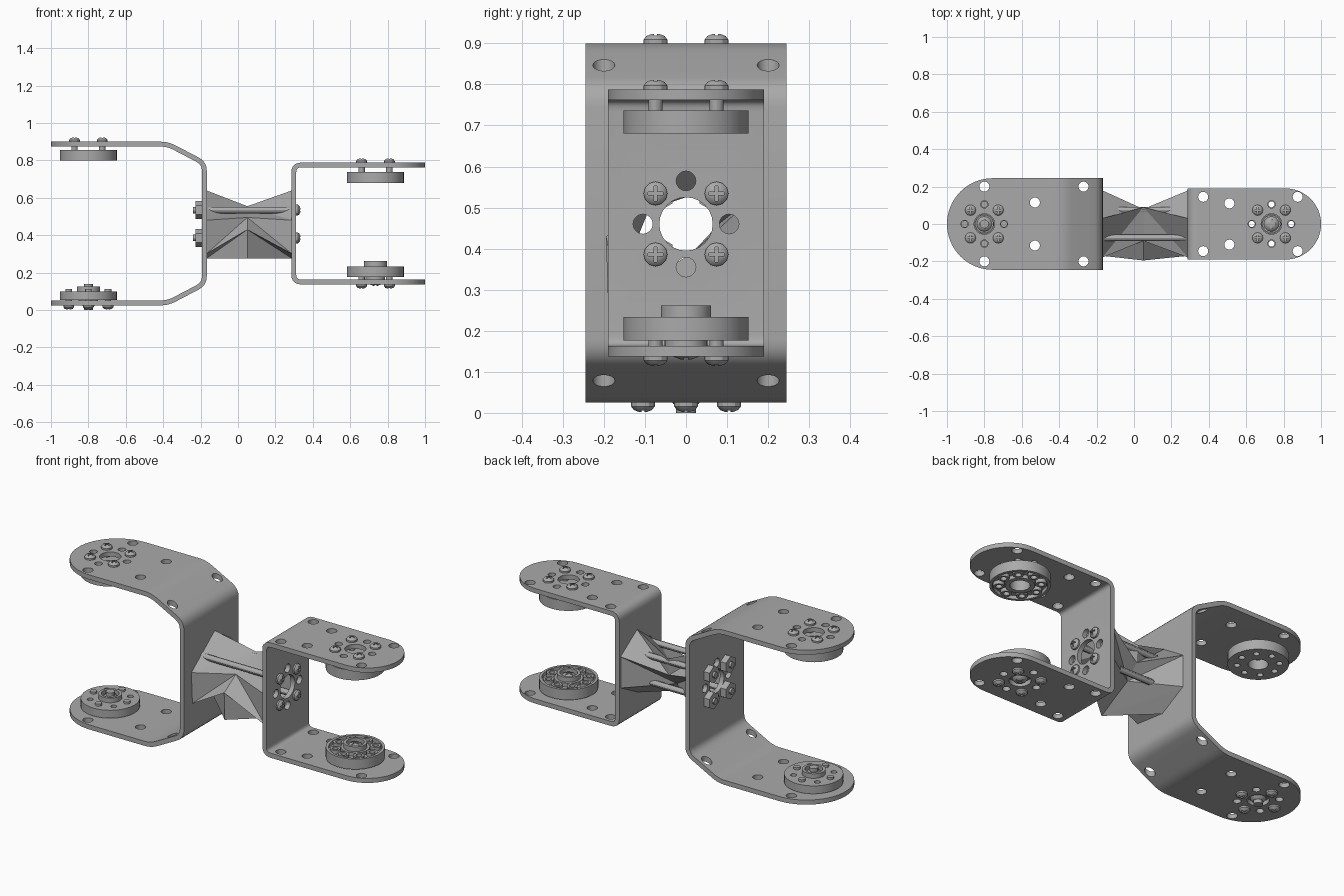
import bpy, bmesh, math
from math import pi, cos, sin
from mathutils import Matrix, Vector

if "Cube" in bpy.data.objects:
    bpy.data.objects.remove(bpy.data.objects["Cube"])

metal = bpy.data.materials.new("grey metal")
metal.use_nodes = True
metal.diffuse_color = (0.4, 0.4, 0.4, 1)
metal.node_tree.nodes["Principled BSDF"].inputs["Base Color"].default_value = (0.4, 0.4, 0.4, 1)
smooth = []


def finish(bm, name, rounded=True):
    bmesh.ops.recalc_face_normals(bm, faces=bm.faces)
    mesh = bpy.data.meshes.new(name)
    bm.to_mesh(mesh)
    bm.free()
    mesh.materials.append(metal)
    obj = bpy.data.objects.new(name, mesh)
    bpy.context.collection.objects.link(obj)
    if rounded:
        smooth.append(obj)
    return obj


def bake(obj):
    dg = bpy.context.evaluated_depsgraph_get()
    mesh = bpy.data.meshes.new_from_object(obj.evaluated_get(dg))
    obj.modifiers.clear()
    obj.data = mesh


def boolean(obj, bm, op="DIFFERENCE"):
    cutter = finish(bm, "cutter", False)
    cutter.hide_render = True
    mod = obj.modifiers.new("cut", "BOOLEAN")
    mod.object, mod.operation, mod.solver = cutter, op, "EXACT"
    bake(obj)
    bpy.data.objects.remove(cutter)


def lathe(bm, profile, seg=32, x=0, y=0, closed=False):
    rings = [[bm.verts.new((x + r * cos(2 * pi * i / seg), y + r * sin(2 * pi * i / seg), z))
              for i in range(seg)] for r, z in profile]
    pairs = list(zip(rings, rings[1:]))
    if closed:
        pairs.append((rings[-1], rings[0]))
    else:
        bm.faces.new(rings[0])
        bm.faces.new(rings[-1])
    for a, b in pairs:
        for i in range(seg):
            j = (i + 1) % seg
            bm.faces.new((a[i], a[j], b[j], b[i]))


def rod(bm, r, z0, z1, x=0, y=0, seg=16):
    lathe(bm, [(r, z0), (r, z1)], seg, x, y)


def tube(bm, ri, ro, z0, z1, x=0, y=0, seg=32):
    lathe(bm, [(ri, z0), (ro, z0), (ro, z1), (ri, z1)], seg, x, y, True)


def circle(count, radius, start=0):
    return [(radius * cos(start + 2 * pi * i / count), radius * sin(start + 2 * pi * i / count))
            for i in range(count)]


def round_path(pts, d=0.04, n=5):
    pts = [Vector(p) for p in pts]
    out = [pts[0]]
    for a, b, c in zip(pts, pts[1:], pts[2:]):
        p, q = b + (a - b).normalized() * d, b + (c - b).normalized() * d
        for i in range(n + 1):
            t = i / n
            out.append(p * (1 - t) ** 2 + b * 2 * t * (1 - t) + q * t * t)
    return out + [pts[-1]]


MID = 0.46   # height of the joining axis
DIAG = pi / 4


# Bent sheet bracket with rounded ends and drilled holes
def bracket(name, path, half, side, plate_x, horn_x, holes):
    bm = bmesh.new()
    pts = round_path(path)
    rows = [[bm.verts.new((p.x, y, p.y)) for p in pts] for y in (-half - 0.02, half + 0.02)]
    for i in range(len(pts) - 1):
        bm.faces.new((rows[0][i], rows[0][i + 1], rows[1][i + 1], rows[1][i]))
    obj = finish(bm, name)
    mod = obj.modifiers.new("sheet", "SOLIDIFY")
    mod.thickness, mod.offset, mod.use_even_offset = 0.026, 0, True
    bake(obj)

    bm = bmesh.new()
    outline = [(-0.1 * side, -half)]
    for i in range(33):
        a = -pi / 2 + pi * i / 32
        outline.append((side * (1 - half + half * cos(a)), half * sin(a)))
    outline.append((-0.1 * side, half))
    face = bm.faces.new([bm.verts.new((x, y, -0.5)) for x, y in outline])
    top = bmesh.ops.extrude_face_region(bm, geom=[face])["geom"]
    bmesh.ops.translate(bm, vec=(0, 0, 2), verts=[v for v in top if isinstance(v, bmesh.types.BMVert)])
    boolean(obj, bm, "INTERSECT")

    bm = bmesh.new()
    turn = Matrix.Translation((plate_x, 0, MID)) @ Matrix.Rotation(pi / 2, 4, "Y")
    rod(bm, 0.065, -0.05, 0.05, seg=24)
    for x, y in circle(8, 0.105):
        rod(bm, 0.024, -0.05, 0.05, x, y)
    bmesh.ops.transform(bm, matrix=turn, verts=bm.verts)
    rod(bm, 0.055, -0.2, 1.2, horn_x, 0, 24)
    for x, y in circle(8, 0.105):
        rod(bm, 0.02, -0.2, 1.2, horn_x + x, y)
    for x, y in holes:
        for s in (-1, 1):
            rod(bm, 0.027, -0.2, 1.2, x, s * y)
    boolean(obj, bm)


bracket("large_bracket", [(-1.1, 0.887), (-0.375, 0.887), (-0.18, 0.785), (-0.18, 0.14),
                          (-0.375, 0.038), (-1.1, 0.038)],
        0.245, -1, -0.18, -0.8, [(-0.8, 0.2), (-0.53, 0.115), (-0.27, 0.2)])
bracket("small_bracket", [(1.1, 0.775), (0.298, 0.775), (0.298, 0.15), (1.1, 0.15)],
        0.19, 1, 0.298, 0.735, [(0.37, 0.145), (0.51, 0.11), (0.875, 0.145)])


# Domed cross-drive screw, head above local zero
def make_screw(name, length, shaft=0.017):
    bm = bmesh.new()
    lathe(bm, [(shaft, -length), (shaft, 0), (0.029, 0), (0.029, 0.009), (0.022, 0.018), (0.01, 0.023)], 12)
    obj = finish(bm, name)
    for size in ((0.036, 0.007, 0.024), (0.007, 0.036, 0.024)):
        bm = bmesh.new()
        bmesh.ops.create_cube(bm, size=1, matrix=Matrix.Translation((0, 0, 0.024)) @ Matrix.Diagonal((*size, 1)))
        boolean(obj, bm)
    return obj


def place(source, loc, rot=(0, 0, 0), scale=1):
    obj = source.copy()
    obj.location, obj.rotation_euler, obj.scale = loc, rot, (scale,) * 3
    bpy.context.collection.objects.link(obj)
    return obj


screw = make_screw("horn_screw", 0.065)
bolt = make_screw("long_bolt", 0.551)
UP, DOWN, RIGHT = (0, 0, 0), (pi, 0, 0), (0, pi / 2, 0)


# Round horn discs, with a recessed wheel face or a plain face
def horn(name, x, z, h, wheel, rot):
    bm = bmesh.new()
    if wheel:
        f = h - 0.02
        profile = [(0.05, 0), (0.152, 0), (0.152, h), (0.137, h), (0.137, f), (0.075, f), (0.075, h), (0.05, h)]
    else:
        profile = [(0.05, 0), (0.152, 0), (0.152, h), (0.05, h)]
    lathe(bm, profile, 40, closed=True)
    obj = finish(bm, name)
    bm = bmesh.new()
    for px, py in circle(8, 0.105):
        rod(bm, 0.016, -0.1, 0.1, px, py)
    boolean(obj, bm)
    obj.location, obj.rotation_euler = (x, 0, z), rot
    if wheel:
        bm = bmesh.new()
        for px, py in circle(8, 0.105):
            tube(bm, 0.016, 0.028, h - 0.022, h, px, py, 16)
        boss = finish(bm, name + "_bosses")
        boss.location, boss.rotation_euler = obj.location, rot


horn("large_top_horn", -0.8, 0.855, 0.055, False, DOWN)
horn("large_bottom_horn", -0.8, 0.055, 0.045, False, UP)
horn("small_top_horn", 0.735, 0.737, 0.057, True, DOWN)
horn("small_bottom_horn", 0.735, 0.176, 0.058, True, UP)

# Horn screws: top flanges, then bottom flanges
for hx, top, bottom, start in ((-0.8, 0.9, 0.025, 0), (0.735, 0.788, 0.137, DIAG)):
    for x, y in circle(4, 0.105, DIAG):
        place(screw, (hx + x, y, top), UP)
    for x, y in circle(4, 0.105, start):
        place(screw, (hx + x, y, bottom), DOWN)

# Pegs on the plain lower horn
bm = bmesh.new()
for x, y in circle(4, 0.105):
    rod(bm, 0.018, 0.08, 0.112, x - 0.8, y, 12)
finish(bm, "horn_pegs")

# Hubs on the lower horns with a centre screw on both sides
for hx, low, high in ((-0.8, 0.045, 0.126), (0.735, 0.16, 0.261)):
    bm = bmesh.new()
    tube(bm, 0.046, 0.061, high - 0.03, high, hx)
    rod(bm, 0.052, low, high - 0.03, hx, seg=32)
    finish(bm, "hub")
    place(screw, (hx, 0, high - 0.035), UP, 1.4)
    place(screw, (hx, 0, low + 0.002), DOWN, 1.4)
bpy.data.objects.remove(screw)

# Long bolts and hex nuts joining the brackets
bm = bmesh.new()
for y, z in circle(4, 0.105, DIAG):
    place(bolt, (0.311, y, MID + z), RIGHT)
    rod(bm, 0.048, -0.228, -0.193, -z, y, 6)
bmesh.ops.transform(bm, matrix=Matrix.Translation((0, 0, MID)) @ Matrix.Rotation(pi / 2, 4, "Y"), verts=bm.verts)
finish(bm, "nuts")
bpy.data.objects.remove(bolt)

# Faceted spacer, pinched in the middle, open at both ends
end = [(0.03, 0.64), (0.18, 0.54), (0.18, 0.36), (0.02, 0.275), (-0.17, 0.3), (-0.18, 0.48)]
waist = [(0.09, 0.555), (0.08, 0.46), (0.01, 0.385), (-0.19, 0.275), (-0.195, 0.43), (-0.09, 0.495)]
end = end[:5] + [end[5]]
bm = bmesh.new()
rings = [[bm.verts.new((x, y, z)) for y, z in ring]
         for x, ring in ((-0.17, end), (0.05, waist), (0.29, end))]
# the end rings line up with the waist one step round on the lower front
for a, b in ((rings[0], rings[1]), (rings[2], rings[1])):
    for i in range(6):
        j = (i + 1) % 6
        bm.faces.new((a[i], a[j], b[j]))
        bm.faces.new((a[i], b[j], b[i]))
finish(bm, "faceted_spacer", False)

# Smooth rounded parts while keeping edges sharp
bpy.ops.object.select_all(action="DESELECT")
active = None
for obj in bpy.context.collection.objects:
    if obj.type == "MESH" and obj.name.split(".")[0] not in ("faceted_spacer", "nuts") and metal.name in obj.data.materials:
        obj.select_set(True)
        active = obj
bpy.context.view_layer.objects.active = active
bpy.ops.object.shade_smooth_by_angle(angle=math.radians(30))
